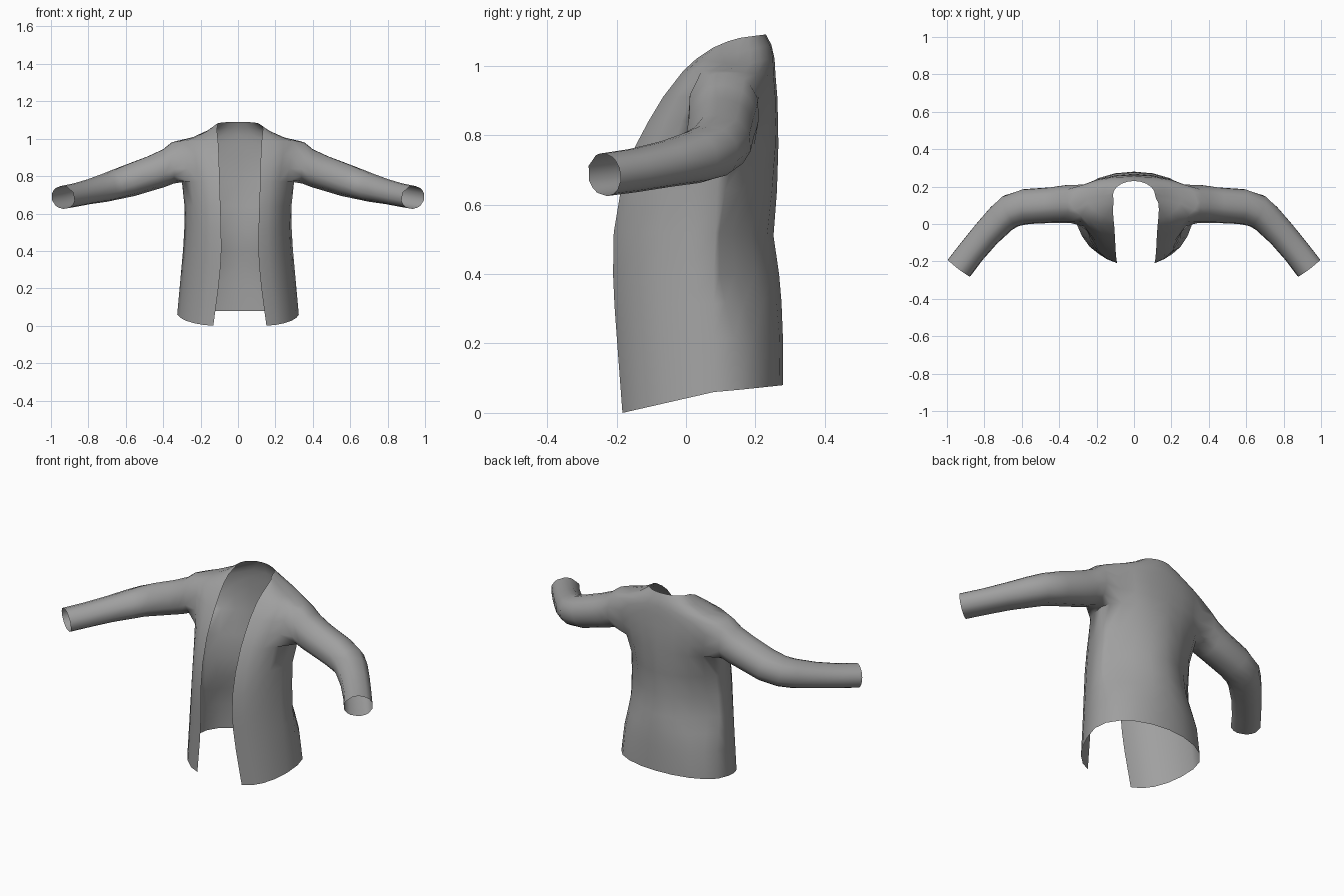
import bpy, bmesh, math
from mathutils import Vector

if "Cube" in bpy.data.objects:
    bpy.data.objects.remove(bpy.data.objects["Cube"])

# Torso rows, bottom to top: front edge (x,y,z), side (x,y,z), back centre (y,z), waist hollow
ROWS = [
    ((.142, -.183, 0), (.325, .08, .06), (.28, .08), 0),
    ((.115, -.198, .20), (.311, .08, .215), (.279, .22), .05),
    ((.104, -.206, .31), (.302, .08, .315), (.275, .32), .25),
    ((.099, -.21, .40), (.294, .08, .40), (.268, .40), .5),
    ((.100, -.208, .52), (.287, .085, .52), (.252, .51), .6),
    ((.104, -.188, .64), (.286, .09, .64), (.262, .64), .35),
    ((.108, -.145, .77), (.300, .10, .77), (.266, .77), .05),
    ((.110, -.108, .84), (.320, .105, .84), (.265, .84), -.04),
    ((.112, -.066, .91), (.332, .11, .91), (.263, .91), -.05),
    ((.116, -.008, .985), (.340, .11, .985), (.258, .97), -.05),
    ((.120, .030, 1.02), (.255, .14, 1.002), (.255, 1.02), -.04),
    ((.123, .078, 1.052), (.170, .15, 1.038), (.246, 1.06), 0),
    ((.119, .120, 1.070), (.113, .155, 1.08), (.230, 1.09), .05),
]
# Sleeve rings: centre, horizontal radius, vertical radius
RINGS = [
    ((.350, .107, .87), .106, .110),
    ((.395, .104, .843), .103, .101),
    ((.45, .100, .820), .099, .092),
    ((.58, .092, .776), .098, .087),
    ((.66, .068, .752), .094, .080),
    ((.71, .028, .737), .087, .076),
    ((.79, -.055, .717), .080, .067),
    ((.87, -.150, .698), .077, .063),
    ((.935, -.235, .686), .078, .062),
]
N = 5                     # columns in each quarter
COLS = (3, 7)             # armhole columns
LEVELS = (6, 9)           # armhole rows


def torso_point(row, c):
    f, s, b, hollow = row
    if c <= N:            # front panel, slightly flatter than an ellipse
        u = c / N
        t = u * math.pi / 2
        k = .8 * math.sin(t) + .2 * u
        m = .8 * (1 - math.cos(t)) + .2 * u
        return Vector((f[0] + (s[0] - f[0]) * k, f[1] + (s[1] - f[1]) * m,
                       f[2] + (s[2] - f[2]) * m))
    t = (c - N) / N * math.pi / 2    # back panel, pinched beside the spine at the waist
    k = math.sin(t) ** (.9 + 2.4 * hollow)
    kz = math.sin(t)
    return Vector((s[0] * math.cos(t), s[1] + (b[0] - s[1]) * k, s[2] + (b[1] - s[2]) * kz))


def half_jacket(bm, side):
    def add(p, lean=0):
        return bm.verts.new((p.x * side + lean, p.y, p.z))

    # Torso panel with an open armhole
    grid = [[add(torso_point(r, c), .01 * max(0, 1 - c / N)) for c in range(2 * N + 1)]
            for r in ROWS]
    for r in range(len(ROWS) - 1):
        for c in range(2 * N):
            if LEVELS[0] <= r < LEVELS[1] and COLS[0] <= c < COLS[1]:
                continue
            bm.faces.new((grid[r][c], grid[r][c + 1], grid[r + 1][c + 1], grid[r + 1][c]))

    # Armhole loop, in order
    (c0, c1), (r0, r1) = COLS, LEVELS
    loop = [grid[r0][c] for c in range(c0, c1)] + [grid[r][c1] for r in range(r0, r1)]
    loop += [grid[r1][c] for c in range(c1, c0, -1)] + [grid[r][c0] for r in range(r1, r0, -1)]
    angles = [math.atan2(v.co.z - .872, v.co.y - .095) for v in loop]

    # Sleeve grown from the armhole to the cuff
    centres = [Vector(r[0]) for r in RINGS]
    for i, (ctr, rh, rv) in enumerate(RINGS):
        t = centres[min(i + 1, len(RINGS) - 1)] - centres[max(i - 1, 0)]
        t.normalize()
        h = Vector((-t.y, t.x, 0)).normalized()
        v = t.cross(h)
        if i < 2:
            v = Vector((.05, 0, 1))
        ring = [add(centres[i] + h * rh * math.cos(a) + v * rv * math.sin(a)) for a in angles]
        for j in range(len(ring)):
            k = (j + 1) % len(ring)
            bm.faces.new((loop[j], loop[k], ring[k], ring[j]))
        loop = ring


bm = bmesh.new()
half_jacket(bm, 1)
half_jacket(bm, -1)
# Weld the centre back seam
bmesh.ops.remove_doubles(bm, verts=bm.verts[:], dist=.0005)
bmesh.ops.recalc_face_normals(bm, faces=bm.faces[:])
# Make the cloth face outwards
bm.faces.ensure_lookup_table()
back = max(bm.faces, key=lambda f: f.calc_center_median().y)
if back.normal.y < 0:
    bmesh.ops.reverse_faces(bm, faces=bm.faces[:])

mesh = bpy.data.meshes.new("jacket")
bm.to_mesh(mesh)
bm.free()
jacket = bpy.data.objects.new("jacket", mesh)
bpy.context.collection.objects.link(jacket)

cloth = bpy.data.materials.new("grey_cloth")
cloth.diffuse_color = (.35, .35, .35, 1)
cloth.use_nodes = True
cloth.node_tree.nodes["Principled BSDF"].inputs["Base Color"].default_value = cloth.diffuse_color
mesh.materials.append(cloth)

bpy.context.view_layer.objects.active = jacket
jacket.select_set(True)
bpy.ops.object.shade_smooth_by_angle(angle=math.radians(60))
